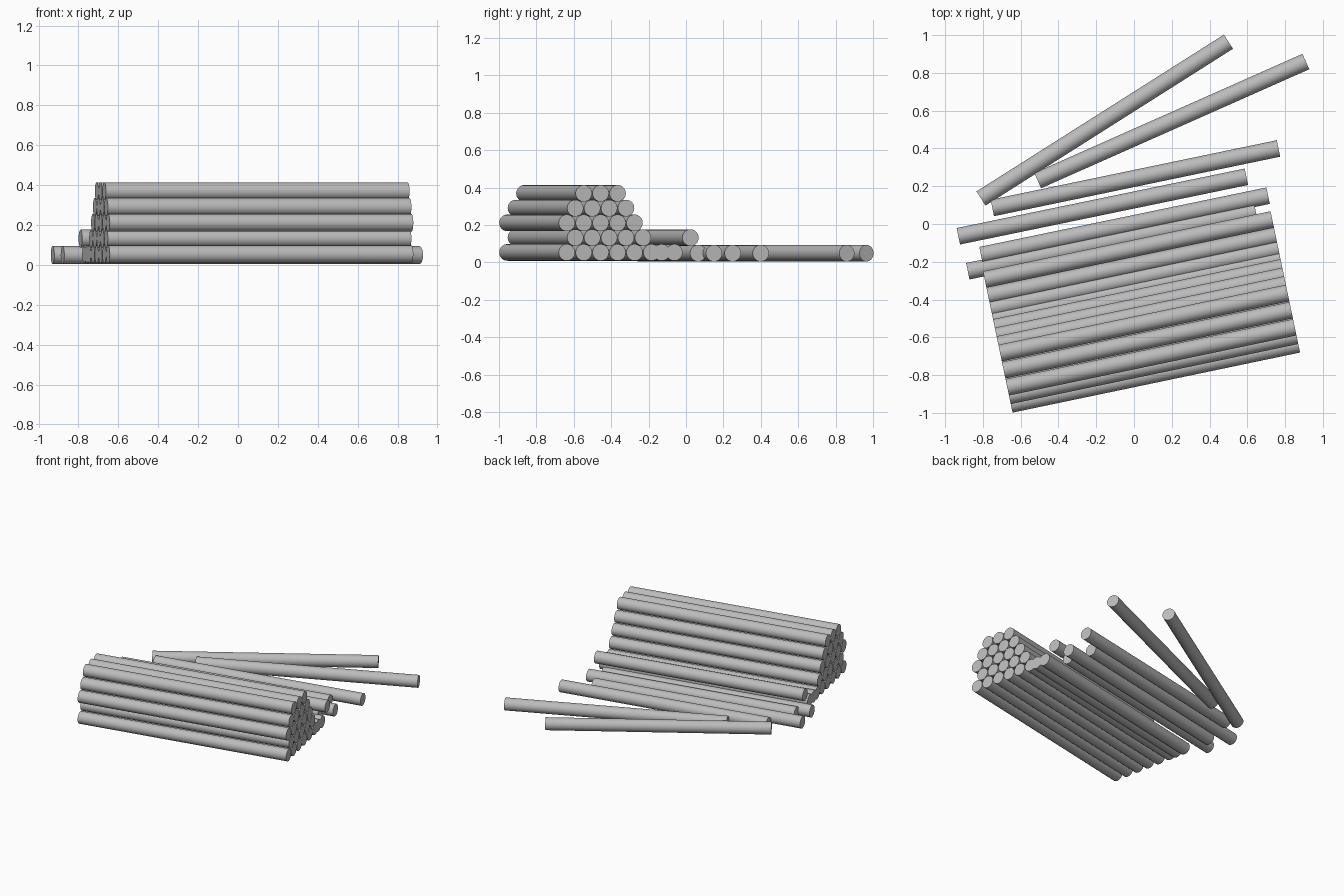
import bpy
import math
from mathutils import Vector

cube = bpy.data.objects.get("Cube")
if cube:
    bpy.data.objects.remove(cube, do_unlink=True)

RADIUS = 0.0445
LENGTH = 1.555
PITCH = 0.0925              # spacing of pipes within a layer
LAYER = 0.079               # height step between layers
FLOOR = 0.053               # centre height of the lowest layer

steel = bpy.data.materials.new("grey_steel")
steel.use_nodes = True
grey = (0.5, 0.5, 0.5, 1)
steel.diffuse_color = grey
bsdf = steel.node_tree.nodes["Principled BSDF"]
bsdf.inputs["Base Color"].default_value = grey
bsdf.inputs["Roughness"].default_value = 0.6


def pipe(name, start, end):
    """A round pipe running between two points."""
    start, end = Vector(start), Vector(end)
    axis = end - start
    bpy.ops.mesh.primitive_cylinder_add(
        vertices=32, radius=RADIUS, depth=axis.length, location=(start + end) / 2,
        rotation=axis.to_track_quat('Z', 'Y').to_euler())
    obj = bpy.context.object
    obj.name = name
    obj.data.materials.append(steel)
    bpy.ops.object.shade_smooth_by_angle(angle=math.radians(40))
    return obj


# Stacked pipes: all parallel, ends aligned along one slanted line
turn = math.radians(11.8)
along = Vector((math.cos(turn), math.sin(turn), 0))
across = Vector((-math.sin(turn), math.cos(turn), 0))
corner = Vector((0.87, -0.637, FLOOR))


def stacked_pipe(name, column, layer):
    end = corner + across * column * PITCH + Vector((0, 0, layer * LAYER))
    pipe(name, end - along * LENGTH, end)


# (first column, number of pipes) for each layer from the ground up
layers = [(0, 6), (0.5, 5), (0, 5), (0.5, 4), (1, 3)]
for level, (first, count) in enumerate(layers):
    for i in range(count):
        stacked_pipe(f"stack_pipe_{level + 1}_{i + 1}", first + i, level)

# Pipes slipping off the back of the stack
stacked_pipe("slipped_pipe_inner", 5.6, 0)
stacked_pipe("slipped_pipe_outer", 6.35, 0)
stacked_pipe("slipped_pipe_upper", 7.3, 1)

# Loose pipes scattered on the ground behind the stack
loose = [
    ((-0.88, -0.25), (0.645, 0.065)),
    ((-0.81, -0.165), (0.71, 0.15)),
    ((-0.93, -0.065), (0.595, 0.25)),
    ((-0.75, 0.085), (0.765, 0.4)),
    ((-0.51, 0.23), (0.91, 0.86)),
    ((-0.81, 0.135), (0.5, 0.965)),
]
for i, (a, b) in enumerate(loose):
    pipe(f"loose_pipe_{i + 1}", (*a, 0.049), (*b, 0.049))
